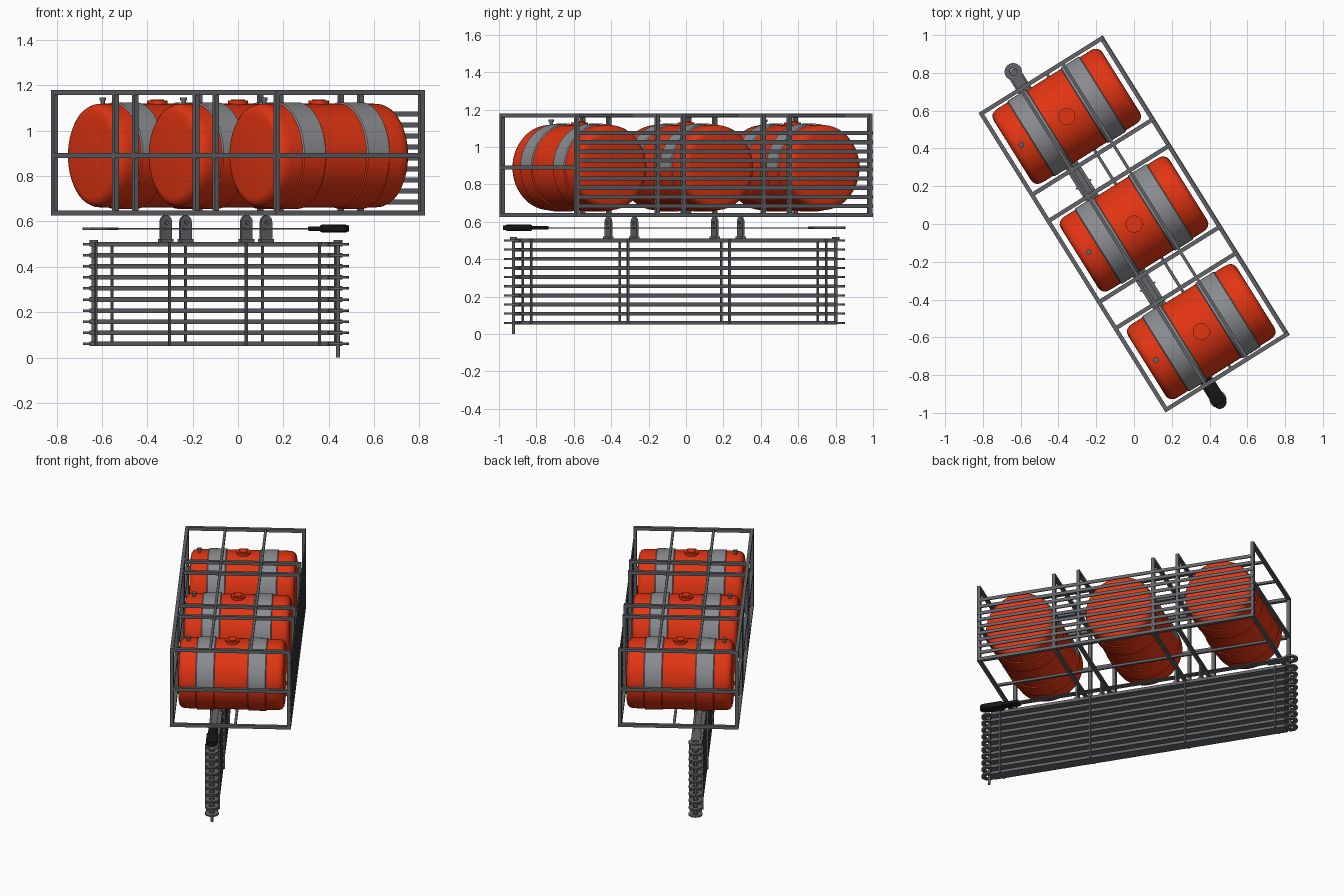
import bpy, bmesh, math
from mathutils import Matrix, Vector

if "Cube" in bpy.data.objects:
    bpy.data.objects.remove(bpy.data.objects["Cube"])

TURN = Matrix.Rotation(math.radians(32), 4, 'Z')   # whole model is turned in plan


def material(name, rgb):
    m = bpy.data.materials.new(name)
    m.diffuse_color = (*rgb, 1)
    m.use_nodes = True
    m.node_tree.nodes["Principled BSDF"].inputs["Base Color"].default_value = m.diffuse_color
    return m


RED = material("orange_red", (0.76, 0.035, 0.006))
STEEL = material("frame_grey", (0.125, 0.13, 0.14))
STRAP = material("strap_grey", (0.25, 0.26, 0.275))
BLACK = material("grip_black", (0.008, 0.008, 0.008))


def finish(bm, name, *mats, angle=35):
    bmesh.ops.recalc_face_normals(bm, faces=bm.faces)
    bm.transform(TURN)
    me = bpy.data.meshes.new(name)
    bm.to_mesh(me)
    bm.free()
    for m in mats:
        me.materials.append(m)
    me.shade_smooth()
    me.set_sharp_from_angle(angle=math.radians(angle))
    ob = bpy.data.objects.new(name, me)
    bpy.context.collection.objects.link(ob)
    return ob


def box(bm, x0, x1, y0, y1, z0, z1, bevel=0):
    m = Matrix.Translation(((x0 + x1) / 2, (y0 + y1) / 2, (z0 + z1) / 2)) @ \
        Matrix.Diagonal((x1 - x0, y1 - y0, z1 - z0, 1))
    vs = bmesh.ops.create_cube(bm, size=1, matrix=m)['verts']
    if bevel:
        es = list({e for v in vs for e in v.link_edges})
        bmesh.ops.bevel(bm, geom=es, offset=bevel, segments=3, profile=0.5, affect='EDGES')


def bar(bm, p, q, t=0.022):
    # axis-aligned square bar with its centre line from p to q
    lo = [min(a, b) - t / 2 for a, b in zip(p, q)]
    hi = [max(a, b) + t / 2 for a, b in zip(p, q)]
    box(bm, lo[0], hi[0], lo[1], hi[1], lo[2], hi[2])


def cyl(bm, c, r, depth, axis='Z', seg=24, r2=None):
    m = Matrix.Translation(c)
    if axis == 'Y':
        m = m @ Matrix.Rotation(math.pi / 2, 4, 'X')
    bmesh.ops.create_cone(bm, cap_ends=True, segments=seg, radius1=r,
                          radius2=r if r2 is None else r2, depth=depth, matrix=m)


def lathe(bm, prof, place, seg):
    # revolve (axis position, radius) pairs; place maps (a, r, angle) to a point
    rings = [[bm.verts.new(place(a, r, 2 * math.pi * i / seg)) for i in range(seg)]
             for a, r in prof]
    pairs = list(zip(rings, rings[1:]))
    for A, B in pairs:
        for i in range(seg):
            j = (i + 1) % seg
            bm.faces.new((A[i], A[j], B[j], B[i]))
    return rings


def eye(bm, c, r_out, r_in, h):
    # flat ring with a hole
    prof = [(-h/2, r_in), (-h/2, r_out), (h/2, r_out), (h/2, r_in)]
    rings = lathe(bm, prof, lambda a, r, t: Vector(c) + Vector(
        (r * math.cos(t), r * math.sin(t), a)), 24)
    A, B = rings[-1], rings[0]
    for i in range(24):
        j = (i + 1) % 24
        bm.faces.new((A[i], A[j], B[j], B[i]))


# Drums with raised bands, the upper half of each band is a grey strap
ZC = 0.89
half = [(0.34, 0.185), (0.336, 0.205), (0.325, 0.219), (0.308, 0.227), (0.285, 0.229),
        (0.226, 0.229), (0.221, 0.235), (0.111, 0.235), (0.106, 0.229)]
prof = [(-a, r) for a, r in half] + half[::-1]
for n, yc in enumerate((0.672, 0, -0.672)):
    bm = bmesh.new()
    rings = lathe(bm, prof, lambda a, r, t: (a, yc + r * math.cos(t), ZC + r * math.sin(t)), 64)
    bm.faces.new(rings[0])
    bm.faces.new(rings[-1])
    for f in bm.faces:
        c = f.calc_center_median()
        if 0.105 < abs(c.x) < 0.226 and c.z > ZC - 0.01:
            f.material_index = 1
    finish(bm, f"drum_{n + 1}", RED, STRAP)
    # central filler lid and small side bung
    bm = bmesh.new()
    cyl(bm, (0, yc, 1.122), 0.045, 0.02, seg=32)
    cyl(bm, (0, yc, 1.134), 0.03, 0.008, seg=32)
    finish(bm, f"drum_lid_{n + 1}", RED)
    bm = bmesh.new()
    cyl(bm, (-0.283, yc, 1.125), 0.010, 0.03, seg=16)
    cyl(bm, (-0.283, yc, 1.14), 0.015, 0.012, seg=16)
    finish(bm, f"drum_bung_{n + 1}", STEEL)

# Cage of square bars: six cross frames joined by long rails
A, B, Z0, Z1 = 0.376, 0.924, 0.636, 1.169
CROSS = [s * y for s in (-1, 1) for y in (0.253, 0.417, B)]
bm = bmesh.new()
for y in CROSS:
    for z in (Z0, Z1):
        bar(bm, (-A, y, z), (A, y, z))
    for x in (-A, A):
        bar(bm, (x, y, Z0), (x, y, Z1))
for x, z in ((-A, Z0), (A, Z0), (0.03, Z0), (-A, Z1), (-0.13, Z1), (0.13, Z1), (-A, ZC)):
    bar(bm, (x, -B, z), (x, B, z), 0.022 if abs(x) == A else 0.016)
for y in (-B, B):
    bar(bm, (-A, y, ZC), (A, y, ZC))
finish(bm, "cage_frame", STEEL)

# Flat slats closing the right side of the cage
bm = bmesh.new()
for i in range(10):
    z = 0.636 + i * 0.0487
    box(bm, A + 0.006, A + 0.013, -B - 0.011, B + 0.011, z - 0.011, z + 0.011)
finish(bm, "side_slats", STEEL)

# Lower rack: ten stacked planks with eyes at both ends
X = -0.115
bm = bmesh.new()
eyes = bmesh.new()
for i in range(10):
    z = 0.06 + i * 0.0489
    box(bm, X - 0.038, X + 0.038, -0.992, 0.992, z - 0.01, z + 0.01)
    for s in (-1, 1):
        eye(eyes, (X, s * 1.022, z), 0.045, 0.018, 0.011)
finish(bm, "rack_planks", STEEL)
finish(eyes, "rack_eyes", STEEL)

# Thin uprights on both sides of the rack
bm = bmesh.new()
for y in (-0.93, -0.32, 0.32, 0.93):
    for s in (-1, 1):
        bar(bm, (X + s * 0.042, y, 0.056), (X + s * 0.042, y, 0.504), 0.01)
finish(bm, "rack_uprights", STEEL)

# Long locking pin at the front, short one at the back
bm = bmesh.new()
for y, z in ((-1.016, 0.0), (1.016, 0.05)):
    cyl(bm, (X, y, (z + 0.51) / 2), 0.009, 0.51 - z, seg=16)
    cyl(bm, (X, y, 0.512), 0.02, 0.012, seg=16)
finish(bm, "locking_pins", STEEL)

# Hanger brackets with rounded heads and bolts
bm = bmesh.new()
for y in (-0.417, -0.253, 0.253, 0.417):
    box(bm, X - 0.029, X + 0.029, y - 0.006, y + 0.006, 0.50, 0.598)
    cyl(bm, (X, y, 0.598), 0.029, 0.012, 'Y')
    cyl(bm, (X, y, 0.595), 0.009, 0.024, 'Y', 12)
    box(bm, X - 0.034, X + 0.034, y - 0.012, y + 0.012, 0.505, 0.522)
finish(bm, "hanger_brackets", STEEL)

# Sliding lever: thin blade, eye end and black grip
bm = bmesh.new()
box(bm, X - 0.02, X + 0.02, -0.9, 0.9, 0.565, 0.571)
box(bm, X - 0.03, X + 0.03, 0.86, 0.99, 0.562, 0.574)
eye(bm, (X, 1.022, 0.568), 0.046, 0.02, 0.012)
finish(bm, "lever_blade", STEEL)
bm = bmesh.new()
box(bm, X - 0.03, X + 0.03, -0.94, -0.81, 0.558, 0.578, 0.006)
box(bm, X - 0.038, X + 0.038, -1.05, -0.915, 0.551, 0.586, 0.012)
cyl(bm, (X, -1.04, 0.5685), 0.036, 0.026, seg=24)
finish(bm, "lever_grip", BLACK)
